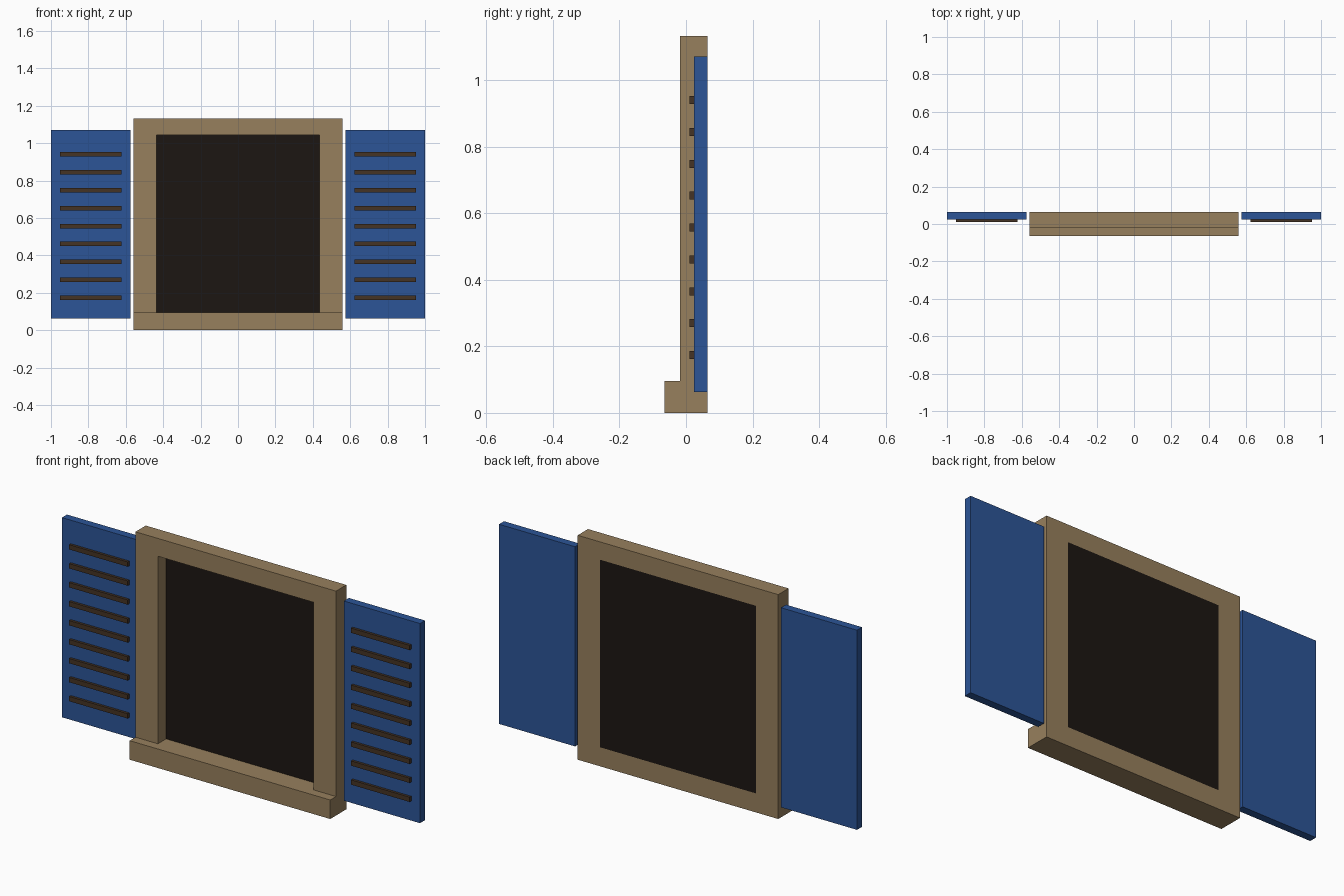
import bpy, bmesh

if "Cube" in bpy.data.objects:
    bpy.data.objects.remove(bpy.data.objects["Cube"])


def material(name, color):
    m = bpy.data.materials.new(name)
    m.diffuse_color = (*color, 1)
    m.use_nodes = True
    m.node_tree.nodes["Principled BSDF"].inputs["Base Color"].default_value = m.diffuse_color
    return m


WOOD = material("tan_wood", (0.31, 0.215, 0.11))
BLUE = material("blue_paint", (0.025, 0.09, 0.31))
DARK = material("dark_pane", (0.012, 0.008, 0.006))
BROWN = material("brown_slat", (0.06, 0.033, 0.018))


def finish(name, bm, mat):
    bmesh.ops.recalc_face_normals(bm, faces=bm.faces[:])
    mesh = bpy.data.meshes.new(name)
    bm.to_mesh(mesh)
    bm.free()
    mesh.materials.append(mat)
    obj = bpy.data.objects.new(name, mesh)
    bpy.context.collection.objects.link(obj)
    return obj


def box(name, x, y, z, mat):
    bm = bmesh.new()
    bmesh.ops.create_cube(bm, size=1)
    for v in bm.verts:
        for i, (lo, hi) in enumerate((x, y, z)):
            v.co[i] = lo if v.co[i] < 0 else hi
    return finish(name, bm, mat)


BACK, FRONT = 0.064, -0.018
SILL, TOP = 0.096, 1.133

# Frame: inverted U profile extruded through the wall depth
profile = [(-0.56, SILL), (-0.56, TOP), (0.56, TOP), (0.56, SILL),
           (0.435, SILL), (0.435, 1.043), (-0.435, 1.043), (-0.435, SILL)]
bm = bmesh.new()
face = bm.faces.new([bm.verts.new((x, FRONT, z)) for x, z in profile])
ext = bmesh.ops.extrude_face_region(bm, geom=[face])
for v in ext["geom"]:
    if isinstance(v, bmesh.types.BMVert):
        v.co.y = BACK
finish("window_frame", bm, WOOD)

# Projecting sill and dark pane
box("window_sill", (-0.56, 0.56), (-0.064, BACK), (0, SILL), WOOD)
box("window_pane", (-0.435, 0.435), (0.047, BACK), (SILL, 1.043), DARK)

# Shutters with raised slats on both sides
for side, s in (("left", -1), ("right", 1)):
    box(f"{side}_shutter", sorted((s * 0.575, s * 1.0)), (0.024, BACK),
        (0.063, 1.071), BLUE)
    for i in range(9):
        z = 0.174 + i * 0.0958
        box(f"{side}_slat_{i + 1}", sorted((s * 0.624, s * 0.951)),
            (0.011, 0.026), (z - 0.012, z + 0.012), BROWN)
